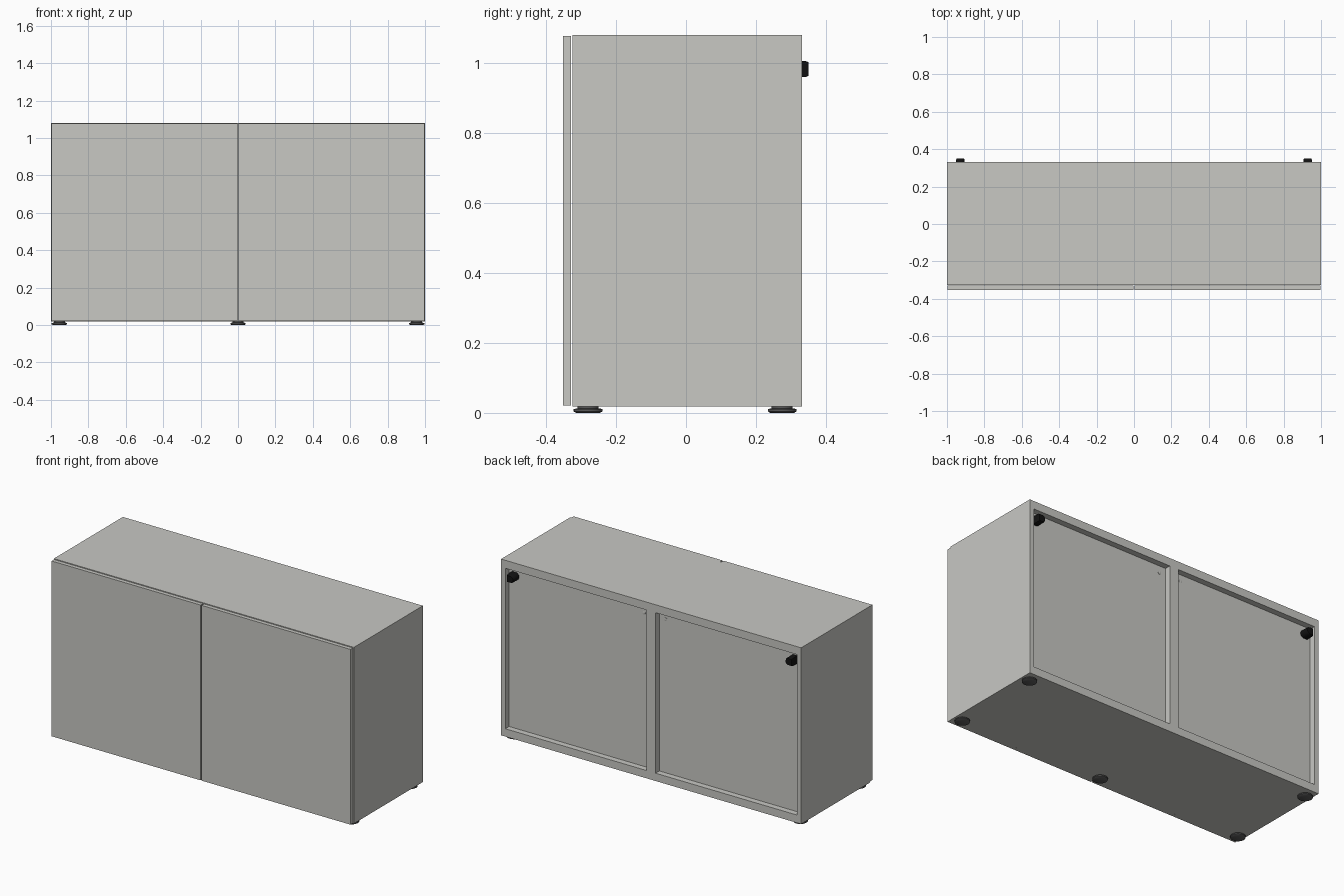
import bpy, bmesh, math
from mathutils import Matrix, Vector

cube = bpy.data.objects.get("Cube")
if cube:
    bpy.data.objects.remove(cube, do_unlink=True)


def material(name, rgb):
    m = bpy.data.materials.new(name)
    m.use_nodes = True
    m.diffuse_color = (*rgb, 1)
    bsdf = next(n for n in m.node_tree.nodes if n.type == "BSDF_PRINCIPLED")
    bsdf.inputs["Base Color"].default_value = (*rgb, 1)
    return m


grey = material("warm light grey", (0.58, 0.58, 0.55))
foot_grey = material("dark grey plastic", (0.1, 0.1, 0.1))
black = material("black plastic", (0.006, 0.006, 0.006))


def finish(name, bm, mat):
    bmesh.ops.recalc_face_normals(bm, faces=bm.faces)
    me = bpy.data.meshes.new(name)
    bm.to_mesh(me)
    bm.free()
    me.materials.append(mat)
    ob = bpy.data.objects.new(name, me)
    bpy.context.collection.objects.link(ob)
    return ob


def box(name, x, y, z, mat=grey):
    """Box from (min, max) pairs."""
    bm = bmesh.new()
    size = [b - a for a, b in (x, y, z)]
    mid = Vector([(a + b) / 2 for a, b in (x, y, z)])
    bmesh.ops.create_cube(bm, size=1, matrix=Matrix.Translation(mid) @ Matrix.Diagonal((*size, 1)))
    return finish(name, bm, mat)


def smooth(ob):
    bpy.ops.object.select_all(action="DESELECT")
    ob.select_set(True)
    bpy.context.view_layer.objects.active = ob
    bpy.ops.object.shade_smooth_by_angle(angle=math.radians(35))


def lathe(name, profile, centre, mat, rot=Matrix()):
    """Closed turned solid from (radius, height) points."""
    bm = bmesh.new()
    steps = 32
    rings = [[bm.verts.new((r * math.cos(2 * math.pi * i / steps),
                            r * math.sin(2 * math.pi * i / steps), h))
              for i in range(steps)] for r, h in profile]
    for a, b in zip(rings, rings[1:]):
        for i in range(steps):
            j = (i + 1) % steps
            bm.faces.new((a[i], a[j], b[j], b[i]))
    bm.faces.new(rings[0])
    bm.faces.new(rings[-1])
    bm.transform(Matrix.Translation(centre) @ rot)
    smooth(finish(name, bm, mat))


def wall_bracket(name, side):
    """Rounded cover tucked into an upper back corner."""
    bm = bmesh.new()
    r, x, z = 0.023, 0.928, 0.983
    outline = [(x - r * math.sin(a), z - r * math.cos(a))
               for a in (math.pi * i / 12 for i in range(13))]
    outline += [(x + r, z + r), (x + r, z - r)]
    rings = []
    for y, scale in ((0.29, 1), (0.342, 1), (0.35, 0.85)):
        rings.append([bm.verts.new((side * (x + (px - x) * scale), y, z + (pz - z) * scale))
                      for px, pz in outline])
    n = len(outline)
    for a, b in zip(rings, rings[1:]):
        for i in range(n):
            bm.faces.new((a[i], a[(i + 1) % n], b[(i + 1) % n], b[i]))
    bm.faces.new(rings[0])
    bm.faces.new(rings[-1])
    smooth(finish(name, bm, black))


# Carcass
front, back = -0.325, 0.332
low, floor, ceiling, high = 0.018, 0.065, 1.032, 1.08
box("bottom_panel", (-1, 1), (front, back), (low, floor))
box("top_panel", (-1, 1), (front, back), (ceiling, high))
box("centre_divider", (-0.03, 0.03), (front, back), (floor, ceiling))

# Sides, recessed backs, doors, wall brackets and back screws
face_back = Matrix.Rotation(-math.pi / 2, 4, "X")
for word, s in (("left", 1), ("right", -1)):
    def span(a, b):
        return tuple(sorted((s * a, s * b)))
    box(word + "_side_panel", span(0.972, 1), (front, back), (floor, ceiling))
    box(word + "_back_panel", span(0.03, 0.972), (0.28, 0.296), (floor, ceiling))
    box(word + "_door", span(0.003, 0.996), (-0.352, -0.329), (0.021, 1.077))
    wall_bracket(word + "_wall_bracket", s)
    lathe(word + "_back_screw", [(0.009, 0), (0.009, 0.002), (0.006, 0.003)],
          (s * 0.072, 0.296, 0.99), grey, face_back)

# Feet: four corners and one at the middle of the front
foot = [(0.034, 0), (0.041, 0.004), (0.041, 0.011), (0.03, 0.013), (0.03, low)]
for word, x, y in (("front_left", 0.955, -0.28), ("front_right", -0.955, -0.28),
                   ("back_left", 0.955, 0.275), ("back_right", -0.955, 0.275),
                   ("front_middle", 0, -0.28)):
    lathe(word + "_foot", foot, (x, y, 0), foot_grey)
